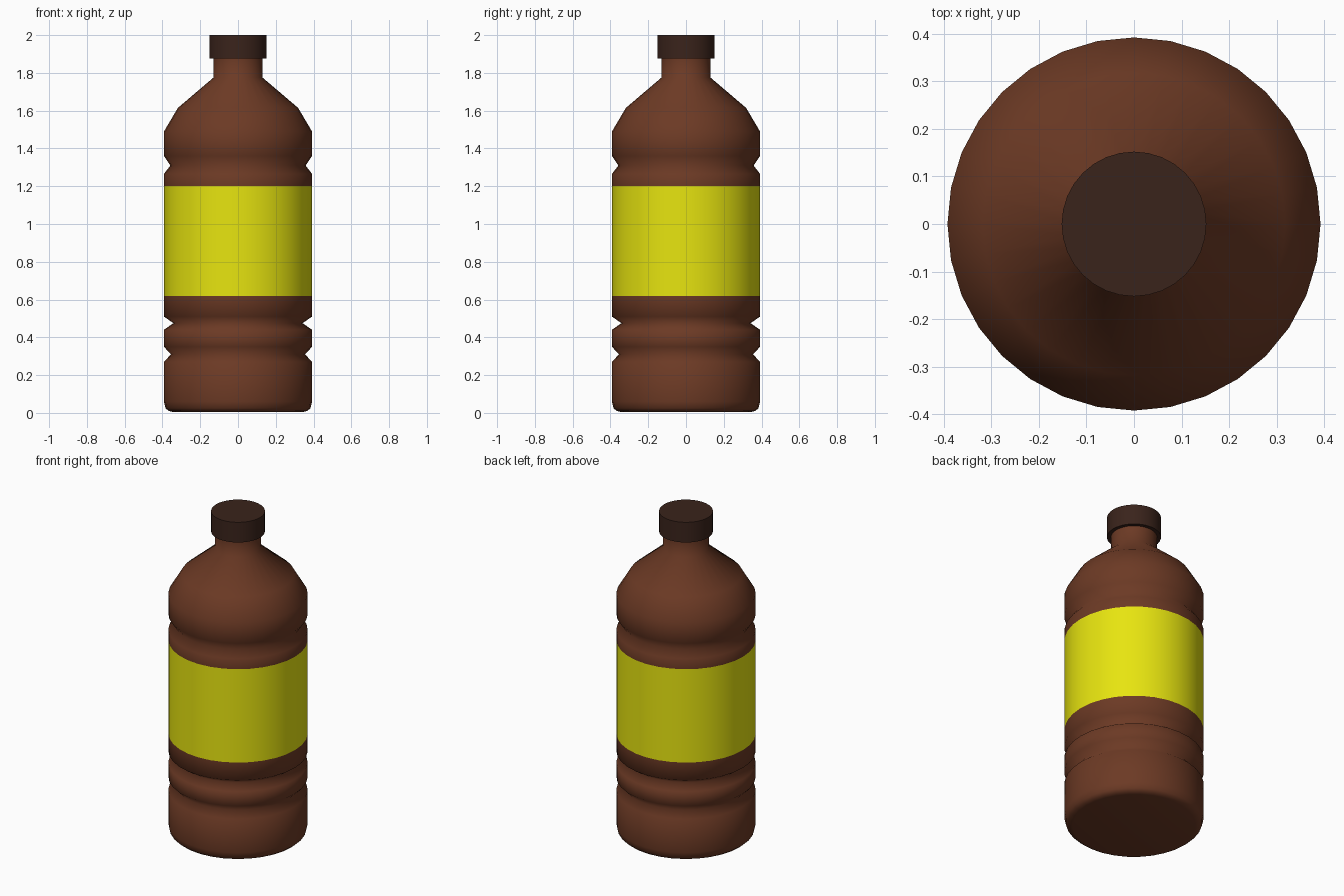
import bpy, bmesh, math

if "Cube" in bpy.data.objects:
    bpy.data.objects.remove(bpy.data.objects["Cube"])

SEG = 32


def material(name, rgb):
    m = bpy.data.materials.new(name)
    m.diffuse_color = (*rgb, 1)
    m.use_nodes = True
    m.node_tree.nodes["Principled BSDF"].inputs["Base Color"].default_value = m.diffuse_color
    return m


def lathe(name, profile, mat):
    """Revolve (radius, height) points around z; radius 0 makes a pole."""
    bm = bmesh.new()
    rings = []
    for r, z in profile:
        n = SEG if r > 0 else 1
        rings.append([bm.verts.new((r * math.cos(2 * math.pi * i / SEG),
                                    r * math.sin(2 * math.pi * i / SEG), z))
                      for i in range(n)])
    for a, b in zip(rings, rings[1:]):
        for i in range(SEG):
            j = (i + 1) % SEG
            if len(a) == 1:
                quad = (a[0], b[j], b[i])
            elif len(b) == 1:
                quad = (a[i], a[j], b[0])
            else:
                quad = (a[i], a[j], b[j], b[i])
            bm.faces.new(quad).smooth = True
    me = bpy.data.meshes.new(name)
    bm.to_mesh(me)
    bm.free()
    me.materials.append(mat)
    ob = bpy.data.objects.new(name, me)
    bpy.context.collection.objects.link(ob)
    return ob


brown = material("brown_plastic", (0.15, 0.042, 0.018))
dark = material("dark_cap", (0.042, 0.017, 0.011))
yellow = material("yellow_label", (0.80, 0.78, 0.005))

R = 0.392

# Lower body with base and two grip grooves
lathe("lower_body", [(0, 0.005), (0.345, 0.005), (0.367, 0.01), (0.384, 0.025), (R, 0.06),
                     (R, 0.27), (0.355, 0.31), (R, 0.35),
                     (R, 0.44), (0.342, 0.475), (R, 0.51), (R, 0.62)], brown)

# Label band
lathe("label", [(R, 0.62), (R, 1.2)], yellow)

# Upper body with groove, shoulder and neck
lathe("upper_body", [(R, 1.2), (R, 1.265), (0.358, 1.31), (R, 1.36), (R, 1.49),
                     (0.318, 1.615), (0.13, 1.775), (0.13, 1.875)], brown)

# Screw cap
cap = lathe("cap", [(0, 1.875), (0.152, 1.875), (0.152, 2.0), (0, 2.0)], dark)
bpy.context.view_layer.objects.active = cap
cap.select_set(True)
bpy.ops.object.shade_smooth_by_angle(angle=math.radians(40))
